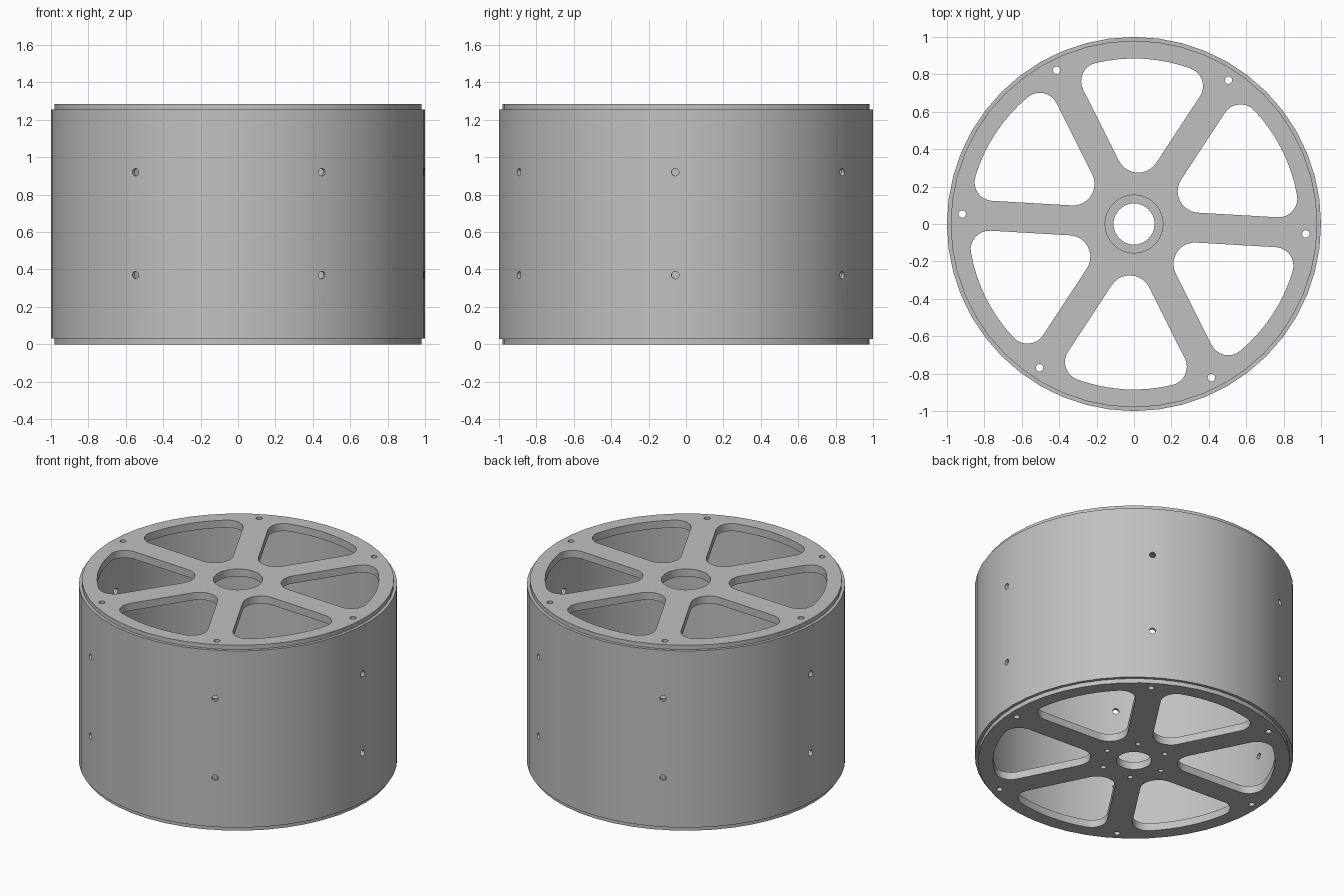
import bpy, bmesh
from math import sin, cos, pi, radians, sqrt, atan2
from mathutils import Matrix, Vector

cube = bpy.data.objects.get("Cube")
if cube:
    bpy.data.objects.remove(cube, do_unlink=True)

HEIGHT = 1.285
LIP = 0.03            # how far each end plate stands out of the shell
OUTER, INNER = 1.0, 0.98
PLATE = 0.052
SPOKES = [radians(-3.3 + 60 * k) for k in range(6)]

metal = bpy.data.materials.new("grey metal")
metal.use_nodes = True
GREY = (0.53, 0.53, 0.53, 1)
metal.diffuse_color = GREY
metal.node_tree.nodes["Principled BSDF"].inputs["Base Color"].default_value = GREY


def add_object(name, mesh):
    obj = bpy.data.objects.new(name, mesh)
    bpy.context.collection.objects.link(obj)
    return obj


def evaluated_mesh(obj):
    bpy.context.view_layer.update()
    deps = bpy.context.evaluated_depsgraph_get()
    return bpy.data.meshes.new_from_object(obj.evaluated_get(deps))


def finish(name, mesh):
    bm = bmesh.new()
    bm.from_mesh(mesh)
    bmesh.ops.remove_doubles(bm, verts=bm.verts, dist=0.0002)
    bmesh.ops.recalc_face_normals(bm, faces=bm.faces)
    bm.to_mesh(mesh)
    bm.free()
    mesh.materials.clear()
    mesh.materials.append(metal)
    mesh.shade_smooth()
    mesh.set_sharp_from_angle(angle=radians(30))
    mesh.name = name
    return add_object(name, mesh)


def arc(centre, radius, start, end, steps):
    return [Vector((centre[0] + radius * cos(start + (end - start) * i / steps),
                    centre[1] + radius * sin(start + (end - start) * i / steps)))
            for i in range(steps + 1)]


def circle(x, y, radius, steps=16):
    return arc((x, y), radius, 0, 2 * pi, steps)[:-1]


def polar(radius, angle):
    return radius * cos(angle), radius * sin(angle)


def window(angle):
    """Rounded sector between two spokes, centred on the given angle."""
    half_spoke, rim, r_in, r_out = 0.08, 0.885, 0.115, 0.1
    hub = (2 * (half_spoke + r_in), 0)
    # outer corner circle touches the spoke edge and the rim arc
    off = half_spoke + r_out
    along = sqrt((rim - r_out) ** 2 - off ** 2)
    tilt = pi / 6 - atan2(off, along)
    cx, cy = polar(rim - r_out, tilt)
    pts = arc(hub, r_in, pi * 2 / 3, pi * 4 / 3, 10)
    pts += arc((cx, -cy), r_out, -pi * 2 / 3, -tilt, 8)
    pts += arc((0, 0), rim, -tilt, tilt, 8)[1:-1]
    pts += arc((cx, cy), r_out, tilt, pi * 2 / 3, 8)
    turn = Matrix.Rotation(angle, 2)
    return [turn @ p for p in pts]


def plate(name, z, bore, bolt_ring=None):
    """Spoked disc: filled outline with holes, extruded."""
    loops = [circle(0, 0, INNER, 48), circle(0, 0, bore, 32)]
    for a in SPOKES:
        loops.append(window(a + pi / 6))
        loops.append(circle(*polar(0.92, a), 0.02))
        if bolt_ring:
            loops.append(circle(*polar(bolt_ring, a), 0.017))
    curve = bpy.data.curves.new(name + " outline", "CURVE")
    curve.dimensions = "2D"
    curve.fill_mode = "BOTH"
    curve.extrude = PLATE / 2
    for loop in loops:
        spline = curve.splines.new("POLY")
        spline.points.add(len(loop) - 1)
        for point, p in zip(spline.points, loop):
            point.co = (p.x, p.y, 0, 1)
        spline.use_cyclic_u = True
    outline = add_object(name + " outline", curve)
    mesh = evaluated_mesh(outline)
    bpy.data.objects.remove(outline, do_unlink=True)
    finish(name, mesh).location.z = z


def shell():
    """Thin tube with two rings of radial holes."""
    bm = bmesh.new()
    low, high = LIP, HEIGHT - LIP
    profile = [(INNER, low), (OUTER, low), (OUTER, high), (INNER, high)]
    verts = [bm.verts.new((r, 0, z)) for r, z in profile]
    edges = [bm.edges.new((verts[i], verts[(i + 1) % 4])) for i in range(4)]
    bmesh.ops.spin(bm, geom=verts + edges, axis=(0, 0, 1), cent=(0, 0, 0),
                   angle=2 * pi, steps=48, use_merge=True)
    bmesh.ops.remove_doubles(bm, verts=bm.verts, dist=0.0002)
    bmesh.ops.recalc_face_normals(bm, faces=bm.faces)
    mesh = bpy.data.meshes.new("shell base")
    bm.to_mesh(mesh)
    bm.free()
    base = add_object("shell base", mesh)

    bm = bmesh.new()
    for a in SPOKES:
        for z in (0.37, 0.92):
            place = (Matrix.Rotation(a, 4, "Z") @ Matrix.Translation((0.99, 0, z))
                     @ Matrix.Rotation(pi / 2, 4, "Y"))
            bmesh.ops.create_cone(bm, cap_ends=True, segments=16, radius1=0.02,
                                  radius2=0.02, depth=0.1, matrix=place)
    mesh = bpy.data.meshes.new("hole cutter")
    bm.to_mesh(mesh)
    bm.free()
    cutter = add_object("hole cutter", mesh)
    cutter.hide_render = True

    cut = base.modifiers.new("holes", "BOOLEAN")
    cut.operation = "DIFFERENCE"
    cut.solver = "EXACT"
    cut.object = cutter
    result = evaluated_mesh(base)
    for helper in (base, cutter):
        bpy.data.objects.remove(helper, do_unlink=True)
    finish("drum_shell", result)


shell()
plate("top_plate", HEIGHT - PLATE / 2, 0.155)
plate("bottom_plate", PLATE / 2, 0.11, bolt_ring=0.21)
